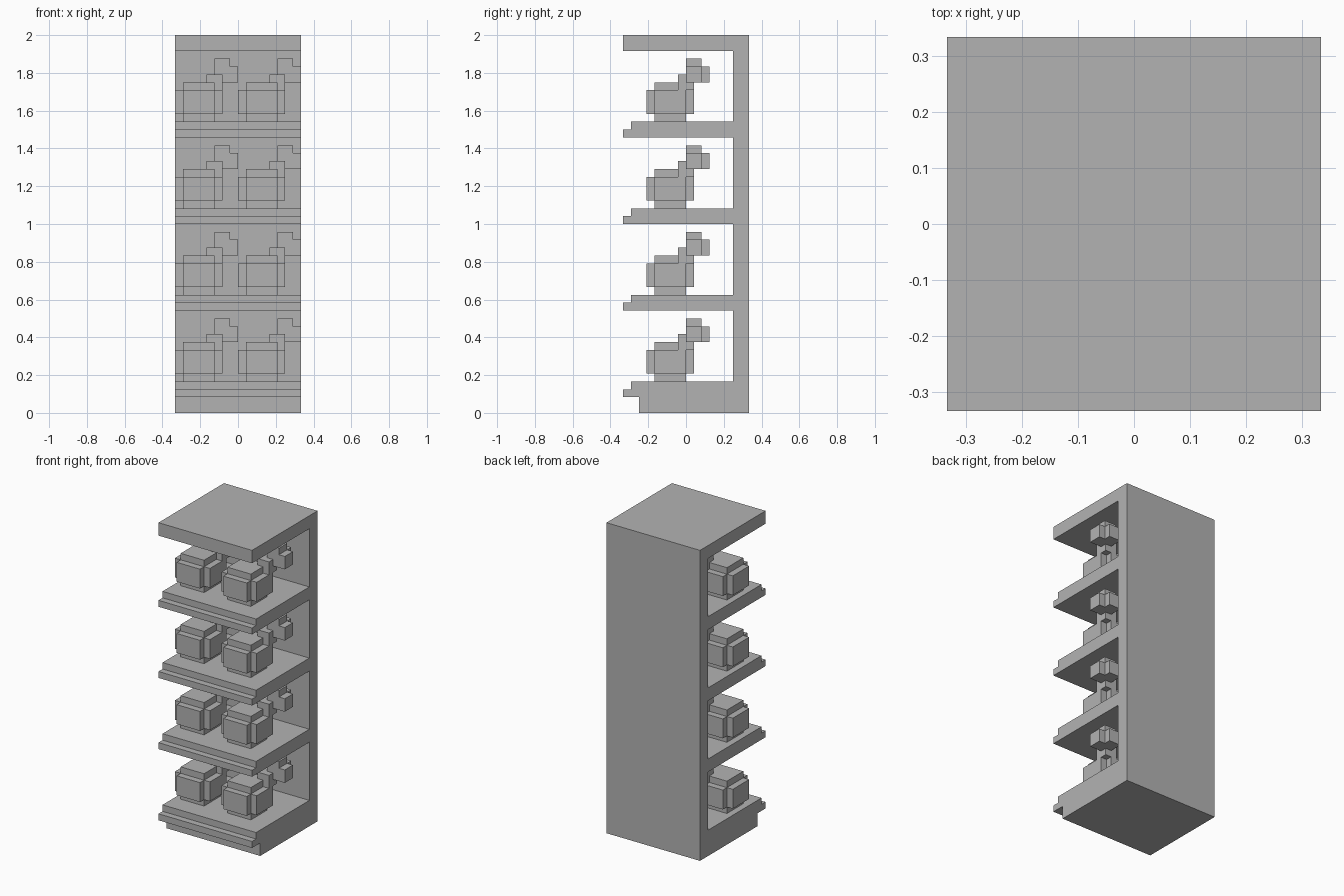
import bpy, bmesh
from itertools import product

U = 2 / 48          # one grid step
PITCH = 11          # shelf spacing in steps
SHELVES = 4

if "Cube" in bpy.data.objects:
    bpy.data.objects.remove(bpy.data.objects["Cube"], do_unlink=True)

grey = bpy.data.materials.new("plain_grey")
grey.use_nodes = True
grey.diffuse_color = (0.45, 0.45, 0.45, 1)
grey.node_tree.nodes["Principled BSDF"].inputs["Base Color"].default_value = grey.diffuse_color


def finish(bm, name):
    """Clean the mesh and make an object of it."""
    bmesh.ops.remove_doubles(bm, verts=bm.verts, dist=1e-5)
    bmesh.ops.recalc_face_normals(bm, faces=bm.faces)
    mesh = bpy.data.meshes.new(name)
    bm.to_mesh(mesh)
    bm.free()
    mesh.materials.append(grey)
    obj = bpy.data.objects.new(name, mesh)
    bpy.context.collection.objects.link(obj)
    return obj


def extrude_profile(name, points, x0, x1):
    """Extrude a (y, z) outline along x."""
    bm = bmesh.new()
    face = bm.faces.new([bm.verts.new((x0 * U, y * U, z * U)) for y, z in points])
    moved = bmesh.ops.extrude_face_region(bm, geom=[face])["geom"]
    verts = [v for v in moved if isinstance(v, bmesh.types.BMVert)]
    bmesh.ops.translate(bm, verts=verts, vec=((x1 - x0) * U, 0, 0))
    return finish(bm, name)


def block_union(name, boxes):
    """Outer skin of several grid boxes given as (x range, y range, z range)."""
    cells = set()
    for box in boxes:
        cells.update(product(*(range(a, b) for a, b in box)))
    bm = bmesh.new()
    for cell in cells:
        for axis, side in product(range(3), (0, 1)):
            near = list(cell)
            near[axis] += 2 * side - 1
            if tuple(near) in cells:
                continue
            corners = []
            for p, q in ((0, 0), (1, 0), (1, 1), (0, 1)):
                c = list(cell)
                c[axis] += side
                c[(axis + 1) % 3] += p
                c[(axis + 2) % 3] += q
                corners.append(bm.verts.new([v * U for v in c]))
            if not side:
                corners.reverse()
            bm.faces.new(corners)
    bmesh.ops.remove_doubles(bm, verts=bm.verts, dist=1e-5)
    bmesh.ops.dissolve_limit(bm, angle_limit=0.02, verts=bm.verts, edges=bm.edges)
    return finish(bm, name)


# Shelf unit: back panel, plinth, stepped shelves and top in one side outline
outline = [(8, 0), (-6, 0), (-6, 2)]
for i in range(SHELVES):
    z = 2 + i * PITCH
    if i:
        outline.append((6, z))
    outline += [(-8, z), (-8, z + 1), (-7, z + 1), (-7, z + 2), (6, z + 2)]
outline += [(6, 46), (-8, 46), (-8, 48), (8, 48)]
extrude_profile("shelf_unit", outline, -8, 8)

# Gourd: rounded body, neck and curled stem tip
gourd = block_union("gourd", [
    ((-2, 2), (-2, 2), (0, 5)),     # body core
    ((-3, 3), (-2, 2), (1, 4)),     # body sides
    ((-2, 2), (-3, 3), (1, 4)),     # body front and back
    ((1, 3), (1, 3), (4, 6)),       # neck
    ((2, 4), (2, 4), (5, 8)),       # stem top
    ((2, 5), (2, 4), (5, 7)),       # stem side
    ((2, 4), (2, 5), (5, 7)),       # stem back
])

# Two gourds on every shelf
for i, x in product(range(SHELVES), (-5, 3)):
    item = gourd if (i, x) == (0, -5) else gourd.copy()
    if item is not gourd:
        bpy.context.collection.objects.link(item)
    item.name = f"gourd_{'right' if x < 0 else 'left'}_{i + 1}"
    item.location = (x * U, -2 * U, (4 + i * PITCH) * U)
